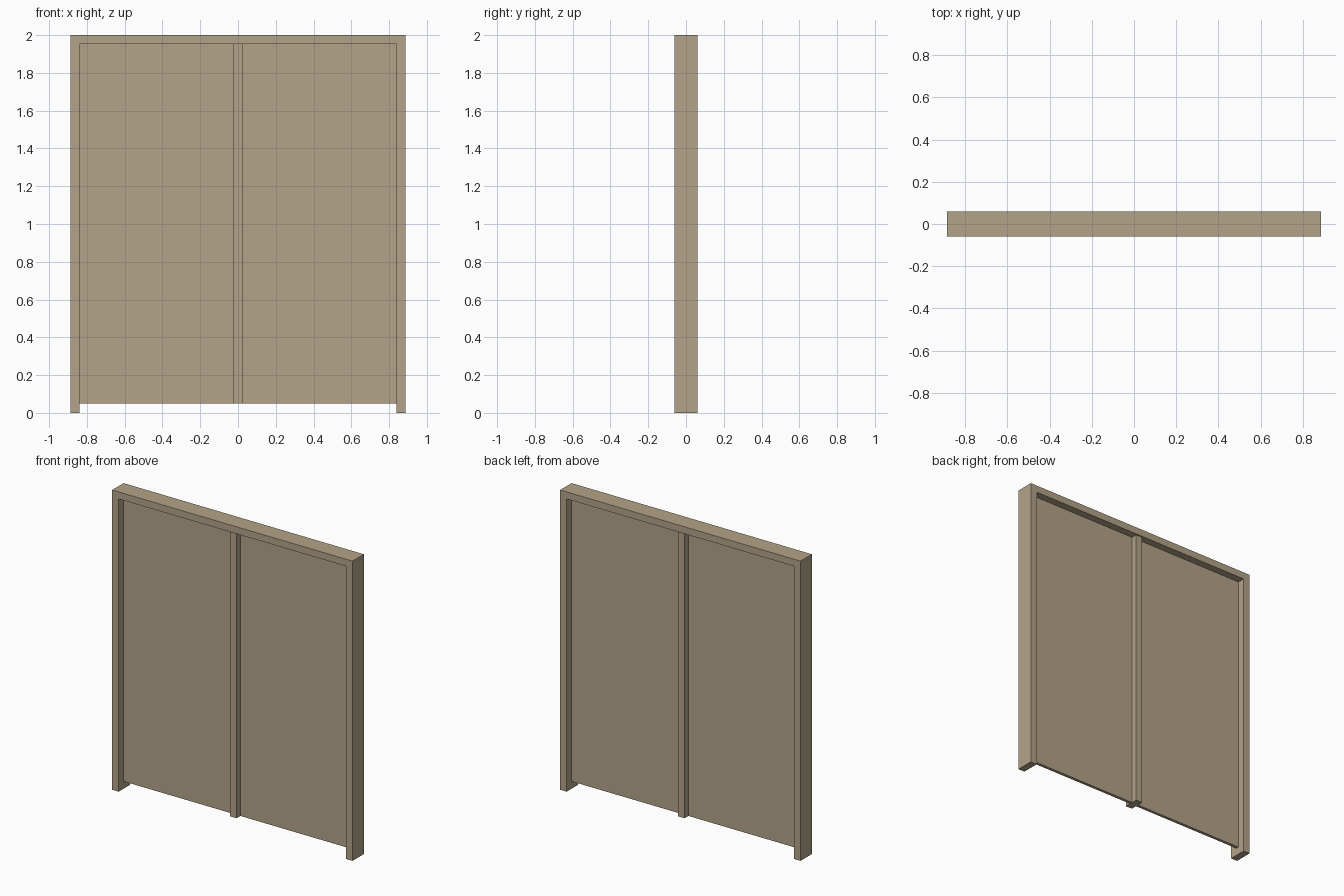
import bpy, bmesh

if "Cube" in bpy.data.objects:
    bpy.data.objects.remove(bpy.data.objects["Cube"])

wood = bpy.data.materials.new("tan_wood")
wood.diffuse_color = (0.45, 0.37, 0.25, 1)
wood.use_nodes = True
wood.node_tree.nodes["Principled BSDF"].inputs["Base Color"].default_value = wood.diffuse_color


def extrude_profile(name, pts, half_depth):
    """Extrude an x-z outline evenly to both sides of y = 0."""
    bm = bmesh.new()
    face = bm.faces.new([bm.verts.new((x, -half_depth, z)) for x, z in pts])
    out = bmesh.ops.extrude_face_region(bm, geom=[face])
    moved = [v for v in out["geom"] if isinstance(v, bmesh.types.BMVert)]
    bmesh.ops.translate(bm, verts=moved, vec=(0, 2 * half_depth, 0))
    bmesh.ops.recalc_face_normals(bm, faces=bm.faces)
    mesh = bpy.data.meshes.new(name)
    bm.to_mesh(mesh)
    bm.free()
    mesh.materials.append(wood)
    obj = bpy.data.objects.new(name, mesh)
    bpy.context.collection.objects.link(obj)
    return obj


def rect(x0, x1, z0, z1):
    return [(x0, z0), (x1, z0), (x1, z1), (x0, z1)]


W, H = 0.887, 2.0            # outer half width and height
IW, IH = 0.839, 1.953        # opening half width and height
POST, BOTTOM = 0.024, 0.05   # centre post half width, panel bottom

# Door frame: two jambs joined by a header
extrude_profile("door_frame", [(-W, 0), (-IW, 0), (-IW, IH), (IW, IH),
                               (IW, 0), (W, 0), (W, H), (-W, H)], 0.06)

# Centre post standing proud of the panels
extrude_profile("centre_post", rect(-POST, POST, BOTTOM, IH), 0.05)

# Thin door panels either side of the post
for side, x0, x1 in (("left", -IW, -POST), ("right", POST, IW)):
    extrude_profile(side + "_panel", rect(x0, x1, BOTTOM, IH), 0.01)
